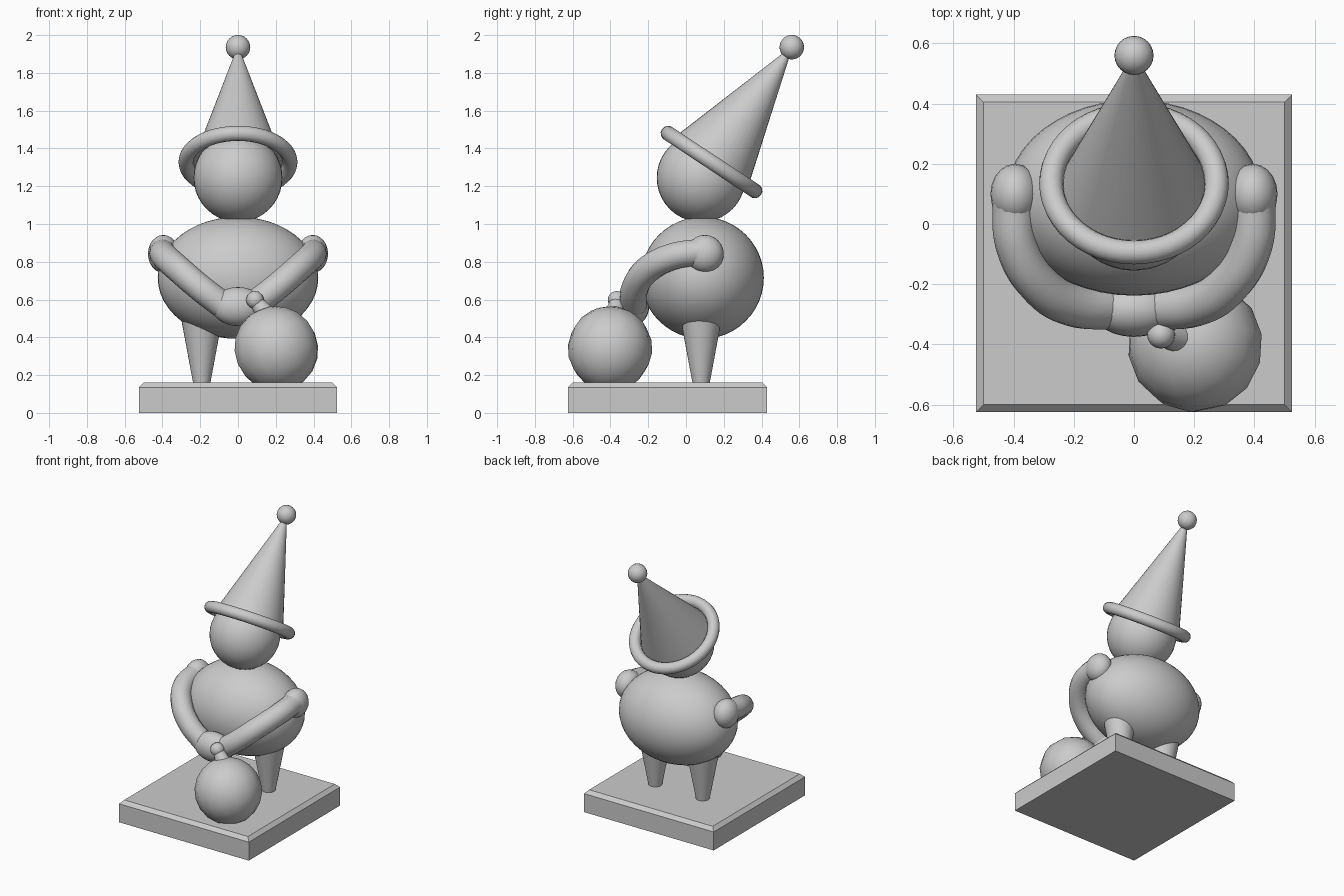
import bpy
from math import radians, sin, cos
from mathutils import Vector

if "Cube" in bpy.data.objects:
    bpy.data.objects.remove(bpy.data.objects["Cube"])


def finish(name, smooth=True):
    ob = bpy.context.object
    ob.name = name
    if smooth:
        bpy.ops.object.shade_smooth_by_angle(angle=radians(40))
    return ob


def ball(name, loc, size, seg=40, rings=20, axis=None):
    bpy.ops.mesh.primitive_uv_sphere_add(segments=seg, ring_count=rings, radius=1, location=loc)
    ob = bpy.context.object
    ob.scale = size
    if axis:
        ob.rotation_euler = Vector(axis).to_track_quat('Z', 'Y').to_euler()
    return finish(name)


def taper(name, a, b, r1, r2, seg=32):
    a, b = Vector(a), Vector(b)
    bpy.ops.mesh.primitive_cone_add(vertices=seg, radius1=r1, radius2=r2, depth=(b - a).length,
                                    location=(a + b) / 2,
                                    rotation=(b - a).to_track_quat('Z', 'Y').to_euler())
    return finish(name)


def tube(name, pts, r):
    cu = bpy.data.curves.new(name, 'CURVE')
    cu.dimensions = '3D'
    cu.bevel_depth, cu.bevel_resolution, cu.use_fill_caps = r, 5, True
    cu.resolution_u = 6
    sp = cu.splines.new('BEZIER')
    sp.bezier_points.add(len(pts) - 1)
    for p, co in zip(sp.bezier_points, pts):
        p.co = co
        p.handle_left_type = p.handle_right_type = 'AUTO'
    ob = bpy.data.objects.new(name, cu)
    bpy.context.collection.objects.link(ob)
    bpy.ops.object.select_all(action='DESELECT')
    ob.select_set(True)
    bpy.context.view_layer.objects.active = ob
    bpy.ops.object.convert(target='MESH')
    return finish(name)


# plinth with a chamfered top edge
bpy.ops.mesh.primitive_cube_add(size=1, location=(0, -0.0975, 0.08))
base = bpy.context.object
base.name = "base"
for v in base.data.vertices:
    v.co = (v.co.x * 1.05, v.co.y * 1.055, v.co.z * 0.16)
bev = base.modifiers.new("chamfer", 'BEVEL')
bev.width, bev.segments, bev.limit_method = 0.025, 1, 'WEIGHT'
weights = base.data.attributes.new("bevel_weight_edge", 'FLOAT', 'EDGE')
for e in base.data.edges:
    if all(base.data.vertices[i].co.z > 0 for i in e.vertices):
        weights.data[e.index].value = 1.0

# body and head
ball("body", (0, 0.087, 0.715), (0.425, 0.325, 0.323), 48, 24)
ball("head", (0, 0.08, 1.245), (0.235, 0.235, 0.235))

# leaning hat: brim, cone, pompom
centre, tip = Vector((0, 0.135, 1.328)), Vector((0, 0.56, 1.936))
bpy.ops.mesh.primitive_torus_add(major_radius=0.275, minor_radius=0.04, major_segments=48,
                                 minor_segments=14, location=centre,
                                 rotation=(-radians(33.5), 0, 0))
finish("hat_brim")
taper("hat_cone", centre, tip, 0.235, 0.004, 40)
ball("hat_pompom", tip, (0.065, 0.065, 0.065), 24, 12)

# legs, shoulders and arms on both sides
for s, side in ((-1, "left"), (1, "right")):
    taper("leg_" + side, (s * 0.192, 0.08, 0.155), (s * 0.192, 0.08, 0.53), 0.045, 0.115)
    ball("shoulder_" + side, (s * 0.395, 0.1, 0.842), (0.082, 0.1, 0.1), 20, 12)
    path = [(0.4, 0.08, 0.852), (0.388, -0.07, 0.828), (0.31, -0.205, 0.757),
            (0.2, -0.27, 0.662), (0.08, -0.28, 0.57)]
    tube("arm_" + side, [(s * x, y, z) for x, y, z in path], 0.072)

# clasped hands
ball("hands", (0, -0.285, 0.563), (0.14, 0.09, 0.103), 24, 14)

# sack with tied neck and knot
ball("sack", (0.203, -0.402, 0.34), (0.224, 0.224, 0.226), 14, 10, axis=(-0.11, 0.03, 0.26))
taper("sack_neck", (0.17, -0.385, 0.49), (0.1, -0.367, 0.585), 0.06, 0.038, 14)
ball("sack_knot", (0.09, -0.367, 0.598), (0.047, 0.047, 0.047), 16, 10)
